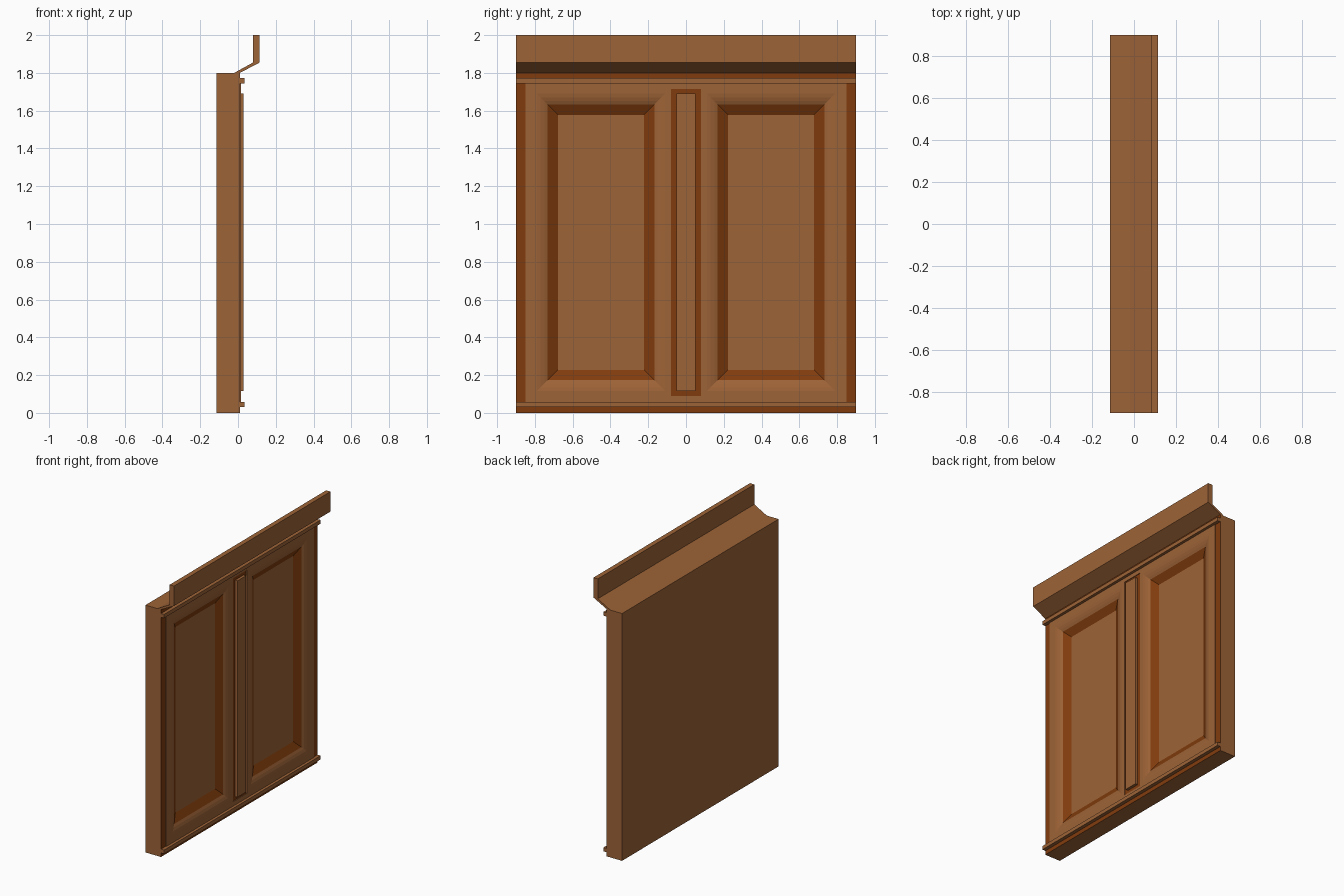
import bpy, bmesh
from mathutils import Vector

if "Cube" in bpy.data.objects:
    bpy.data.objects.remove(bpy.data.objects["Cube"], do_unlink=True)


def material(name, colour):
    m = bpy.data.materials.new(name)
    m.use_nodes = True
    m.diffuse_color = colour
    m.node_tree.nodes["Principled BSDF"].inputs["Base Color"].default_value = colour
    return m


MATS = [material("light wood", (0.34, 0.125, 0.038, 1)),
        material("dark wood", (0.22, 0.045, 0.004, 1))]
LIGHT, DARK = 0, 1
HALF, TOP = 0.9, 1.8
BACK, BASE, BOARD, RAISED = -0.115, 0.01, 0.015, 0.03


def add_face(bm, points, facing, mat=LIGHT):
    """Add a face that looks towards the given direction."""
    f = bm.faces.new([bm.verts.new(p) for p in points])
    f.normal_update()
    if f.normal.dot(Vector(facing)) < 0:
        f.normal_flip()
    f.material_index = mat


def finish(name, bm):
    bmesh.ops.remove_doubles(bm, verts=bm.verts, dist=0.0001)
    mesh = bpy.data.meshes.new(name)
    bm.to_mesh(mesh)
    bm.free()
    for m in MATS:
        mesh.materials.append(m)
    obj = bpy.data.objects.new(name, mesh)
    bpy.context.collection.objects.link(obj)
    return obj


def extrude_profile(name, profile):
    """Run an x-z profile along the full width."""
    bm = bmesh.new()
    f = bm.faces.new([bm.verts.new((x, -HALF, z)) for x, z in profile])
    new = bmesh.ops.extrude_face_region(bm, geom=[f])["geom"]
    verts = [g for g in new if isinstance(g, bmesh.types.BMVert)]
    bmesh.ops.translate(bm, verts=verts, vec=(0, 2 * HALF, 0))
    bmesh.ops.recalc_face_normals(bm, faces=bm.faces)
    return finish(name, bm)


# Wall body: a stepped front with dark backing, light board and raised mullion
def level(y, z):
    """Front height and colour at a point; colour None leaves an opening."""
    y = abs(y)
    if y > HALF or not 0 < z < TOP:
        return BACK, None
    if y < 0.05 and 0.115 < z < 1.69:
        return RAISED, LIGHT
    if y < 0.08 and 0.09 < z < 1.715:
        return BASE, DARK
    if 0.11 < y < 0.79 and 0.115 < z < 1.69:
        return BOARD, None
    if y < 0.85 and 0.04 < z < 1.76:
        return BOARD, LIGHT
    return BASE, DARK


half_ys = [0.05, 0.08, 0.11, 0.79, 0.85, HALF]
ys = [-y for y in reversed(half_ys)] + half_ys
zs = [0, 0.04, 0.09, 0.115, 1.69, 1.715, 1.76, TOP]
ys_pad = [-1] + ys + [1]
zs_pad = [-1] + zs + [TOP + 1]


def middle(values, i):
    return (values[i] + values[i + 1]) / 2


bm = bmesh.new()
for i in range(len(ys_pad) - 1):
    for j in range(len(zs_pad) - 1):
        y0, y1, z0, z1 = ys_pad[i], ys_pad[i + 1], zs_pad[j], zs_pad[j + 1]
        yc, zc = middle(ys_pad, i), middle(zs_pad, j)
        x, mat = level(yc, zc)
        if mat is not None:
            add_face(bm, [(x, y0, z0), (x, y1, z0), (x, y1, z1), (x, y0, z1)], (1, 0, 0), mat)
        # Step walls towards the next cell across and the next cell up
        if i + 2 < len(ys_pad):
            nx = level(middle(ys_pad, i + 1), zc)[0]
            if nx != x:
                add_face(bm, [(x, y1, z0), (nx, y1, z0), (nx, y1, z1), (x, y1, z1)],
                         (0, x - nx, 0))
        if j + 2 < len(zs_pad):
            nx = level(yc, middle(zs_pad, j + 1))[0]
            if nx != x:
                add_face(bm, [(x, y0, z1), (nx, y0, z1), (nx, y1, z1), (x, y1, z1)],
                         (0, 0, x - nx))
add_face(bm, [(BACK, -HALF, 0), (BACK, HALF, 0), (BACK, HALF, TOP), (BACK, -HALF, TOP)],
         (-1, 0, 0))
bmesh.ops.remove_doubles(bm, verts=bm.verts, dist=0.0001)
bmesh.ops.dissolve_limit(bm, angle_limit=0.01, verts=bm.verts, edges=bm.edges,
                         delimit={'MATERIAL'})
finish("wall_body", bm)


# Recessed panels: rounded light lip, dark bevel and a flat light floor
STEPS = [(0, BOARD, LIGHT), (0.02, 0.012, LIGHT), (0.04, 0.006, LIGHT),
         (0.058, -0.002, LIGHT), (0.112, -0.03, DARK)]


def ring(y0, y1, inset, x):
    a, b, c, d = y0 + inset, y1 - inset, 0.115 + inset, 1.69 - inset
    return [(x, a, c), (x, b, c), (x, b, d), (x, a, d)]


for name, y0, y1 in (("right_recessed_panel", -0.79, -0.11),
                     ("left_recessed_panel", 0.11, 0.79)):
    bm = bmesh.new()
    for (i0, x0, _), (i1, x1, mat) in zip(STEPS, STEPS[1:]):
        outer, inner = ring(y0, y1, i0, x0), ring(y0, y1, i1, x1)
        for k in range(4):
            n = (k + 1) % 4
            add_face(bm, [outer[k], outer[n], inner[n], inner[k]], (1, 0, 0), mat)
    add_face(bm, inner, (1, 0, 0))
    finish(name, bm)

# Thin trim strips across the bottom and top of the board
for name, z in (("lower_trim", 0.03), ("upper_trim", 1.745)):
    extrude_profile(name, [(BASE, z), (0.035, z), (0.035, z + 0.027), (BASE, z + 0.027)])

# Crown: a sloped cove carrying an upright lip
extrude_profile("crown_moulding", [(-0.02, TOP), (BASE, TOP), (0.115, 1.855),
                                   (0.115, 2), (0.08, 2), (0.08, 1.855)])
